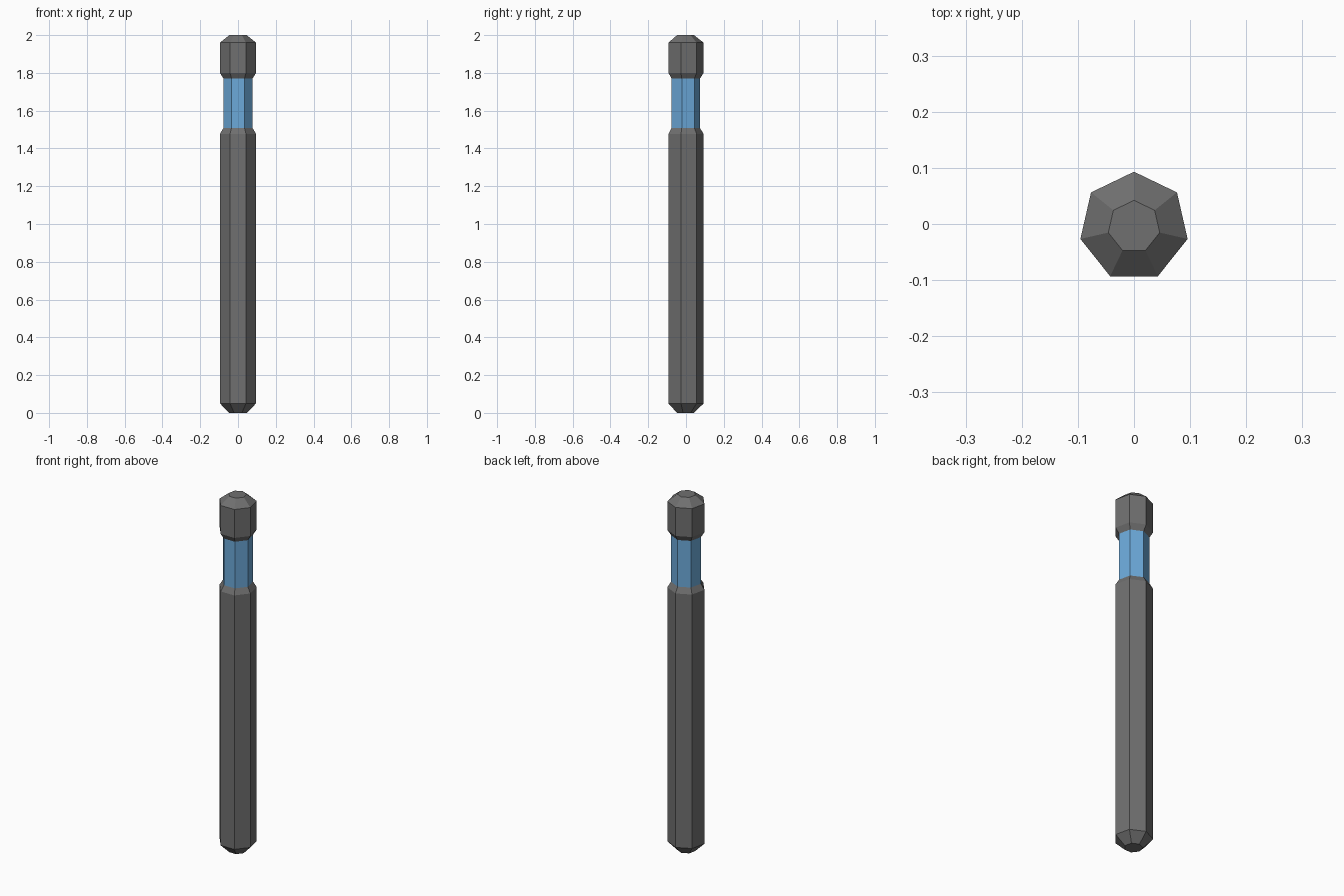
import bpy, bmesh
from math import cos, sin, pi

if "Cube" in bpy.data.objects:
    bpy.data.objects.remove(bpy.data.objects["Cube"])

SIDES = 7
R, NECK_R, TIP_R = 0.098, 0.079, 0.047
Y0 = -R * (1 - cos(pi / SIDES)) / 2   # centres the heptagon's bounds on y = 0


def material(name, color):
    mat = bpy.data.materials.new(name)
    mat.diffuse_color = color
    mat.use_nodes = True
    mat.node_tree.nodes["Principled BSDF"].inputs["Base Color"].default_value = mat.diffuse_color
    return mat


def lathe(name, profile, mat, cap_bottom=False, cap_top=False):
    """Seven-sided flat-faced solid from (radius, z) rings."""
    bm = bmesh.new()
    rings = []
    for r, z in profile:
        angles = [pi / 2 + 2 * pi * i / SIDES for i in range(SIDES)]
        rings.append([bm.verts.new((r * cos(a), Y0 + r * sin(a), z)) for a in angles])
    for low, high in zip(rings, rings[1:]):
        for i in range(SIDES):
            j = (i + 1) % SIDES
            bm.faces.new((low[i], low[j], high[j], high[i]))
    if cap_bottom:
        bm.faces.new(rings[0][::-1])
    if cap_top:
        bm.faces.new(rings[-1])
    mesh = bpy.data.meshes.new(name)
    bm.to_mesh(mesh)
    bm.free()
    mesh.materials.append(mat)
    obj = bpy.data.objects.new(name, mesh)
    bpy.context.collection.objects.link(obj)
    return obj


dark = material("dark_grey", (0.16, 0.16, 0.16, 1))
blue = material("blue", (0.15, 0.40, 0.70, 1))

# Long post with chamfered foot and shoulder
lathe("post", [(TIP_R, 0), (R, 0.05), (R, 1.477), (NECK_R, 1.508)], dark, cap_bottom=True)
# Recessed coloured band
lathe("light_band", [(NECK_R, 1.508), (NECK_R, 1.77)], blue)
# Chamfered head
lathe("head", [(NECK_R, 1.77), (R, 1.80), (R, 1.96), (TIP_R, 2.0)], dark, cap_top=True)
